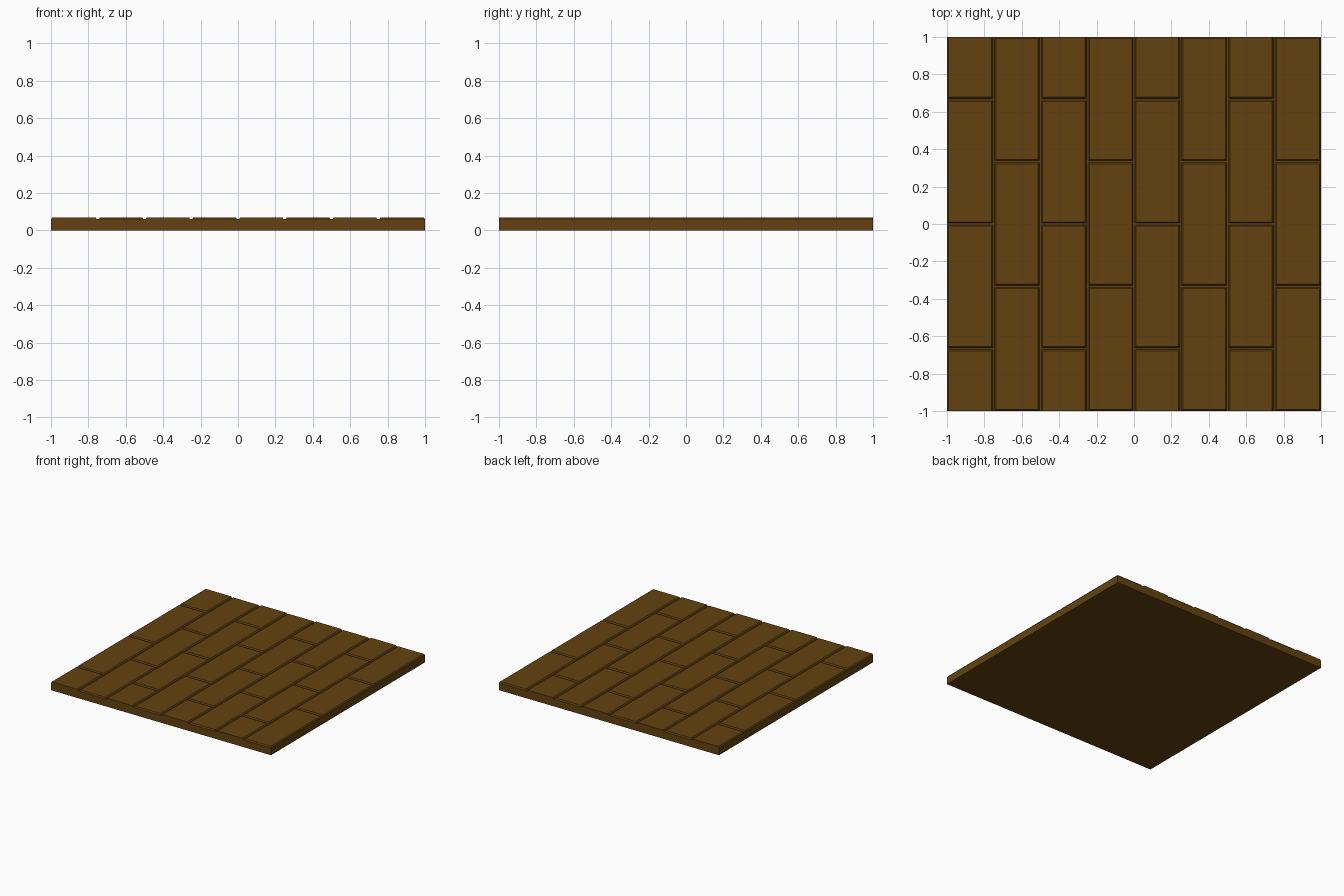
import bpy, bmesh

if "Cube" in bpy.data.objects:
    bpy.data.objects.remove(bpy.data.objects["Cube"])

wood = bpy.data.materials.new("brown wood")
wood.diffuse_color = (0.125, 0.055, 0.005, 1)
wood.use_nodes = True
wood.node_tree.nodes["Principled BSDF"].inputs["Base Color"].default_value = wood.diffuse_color

BASE, TOP = 0.06, 0.07      # slab top, plank top
GAP, BEV = 0.005, 0.007     # half groove width, bevel width


def finish(name, bm):
    bmesh.ops.recalc_face_normals(bm, faces=bm.faces)
    me = bpy.data.meshes.new(name)
    bm.to_mesh(me)
    bm.free()
    me.materials.append(wood)
    bpy.context.collection.objects.link(bpy.data.objects.new(name, me))


def frustum(bm, low, high):
    """Closed block between two rectangles (x0, x1, y0, y1, z)."""
    rings = [[bm.verts.new(p) for p in
              ((a, c, z), (b, c, z), (b, d, z), (a, d, z))]
             for a, b, c, d, z in (low, high)]
    lo, hi = rings
    bm.faces.new(lo[::-1])
    bm.faces.new(hi)
    for i in range(4):
        j = (i + 1) % 4
        bm.faces.new((lo[i], lo[j], hi[j], hi[i]))


# Solid backing slab
bm = bmesh.new()
frustum(bm, (-1, 1, -1, 1, 0), (-1, 1, -1, 1, BASE))
finish("floor_slab", bm)

# Staggered planks; half planks at the rim are cut flush with the slab
bm = bmesh.new()
for col in range(8):
    x0 = -1 + col * 0.25
    x1 = x0 + 0.25
    seams = [-1, -1/3, 1/3, 1] if col % 2 else [-1, -2/3, 0, 2/3, 1]
    for y0, y1 in zip(seams, seams[1:]):
        cut0 = col % 2 == 0 and y0 == -1
        cut1 = col % 2 == 0 and y1 == 1
        a, b = x0 + (GAP if col else 0), x1 - (GAP if col < 7 else 0)
        c = y0 + (0 if y0 == -1 else GAP)
        d = y1 - (0 if y1 == 1 else GAP)
        frustum(bm, (a, b, c, d, BASE),
                (a + BEV, b - BEV, c + (0 if cut0 else BEV),
                 d - (0 if cut1 else BEV), TOP))
finish("planks", bm)
